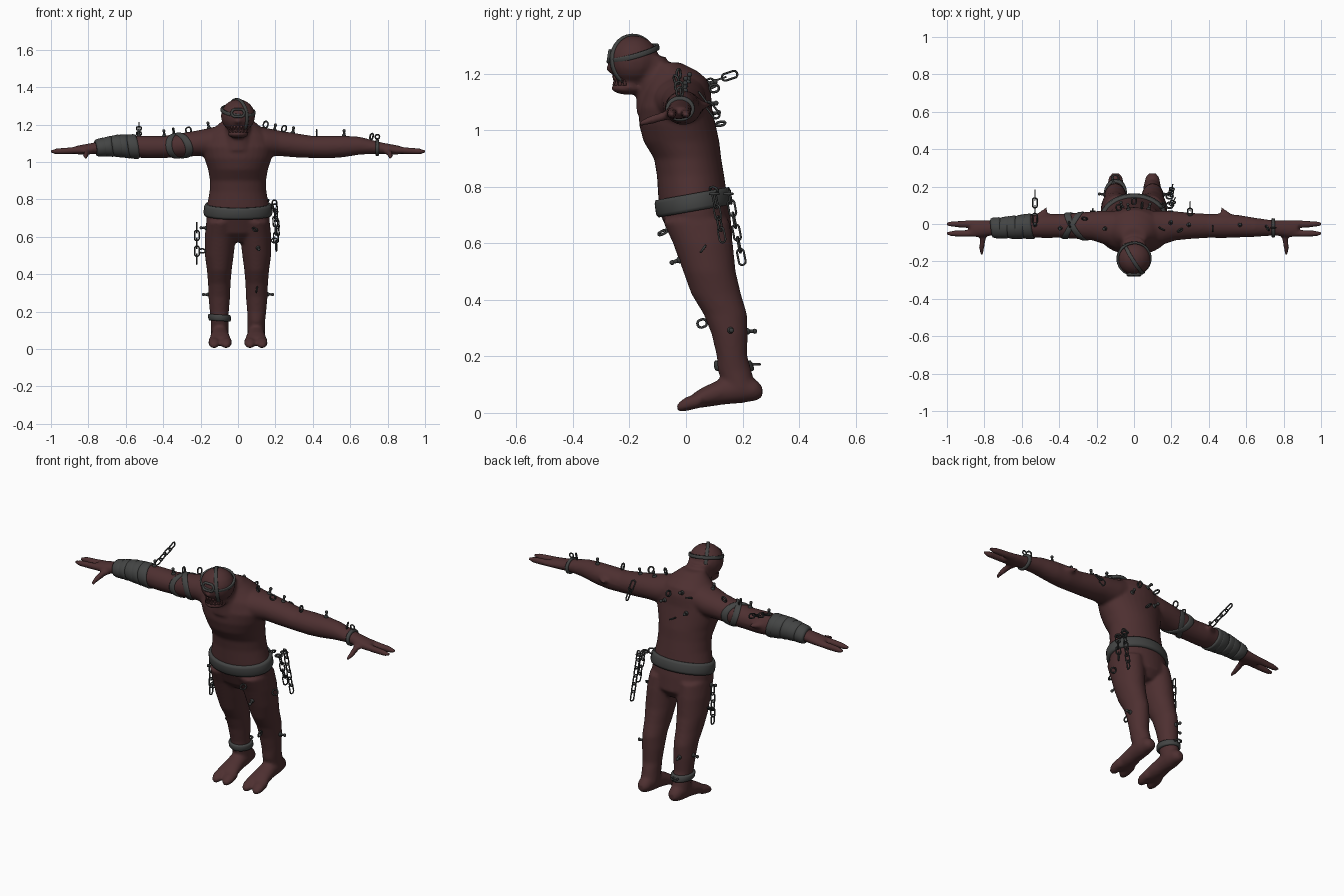
import bpy, bmesh, math
from mathutils import Vector, Matrix
from mathutils.bvhtree import BVHTree

if "Cube" in bpy.data.objects:
    bpy.data.objects.remove(bpy.data.objects["Cube"])


def material(name, r, g, b):
    m = bpy.data.materials.new(name)
    m.diffuse_color = (r, g, b, 1)
    m.use_nodes = True
    m.node_tree.nodes["Principled BSDF"].inputs["Base Color"].default_value = m.diffuse_color
    return m


SKIN = material("dark red skin", .075, .029, .030)
CLOTH = material("grey cloth", .056, .058, .057)
METAL = material("dark metal", .042, .044, .044)
MOUTH = material("mouth dark", .025, .008, .009)


def finish(name, bm, mat):
    bmesh.ops.recalc_face_normals(bm, faces=bm.faces[:])
    me = bpy.data.meshes.new(name)
    bm.to_mesh(me)
    bm.free()
    me.materials.append(mat)
    for p in me.polygons:
        p.use_smooth = True
    ob = bpy.data.objects.new(name, me)
    bpy.context.collection.objects.link(ob)
    return ob


def skin_rings(bm, rings, closed=False):
    """Bridge rings of vertices with quads."""
    n = len(rings[0])
    pairs = list(zip(rings, rings[1:]))
    if closed:
        pairs.append((rings[-1], rings[0]))
    for a, b in pairs:
        for i in range(n):
            j = (i + 1) % n
            bm.faces.new((a[i], a[j], b[j], b[i]))


def loft(bm, axis, sections, sx=1, n=24):
    """Elliptical sections: (position, centre a, centre b, radius a, radius b)."""
    rings = []
    for p, ca, cb, ra, rb in sections:
        ring = []
        for k in range(n):
            t = math.tau * k / n
            a, b = ca + ra * math.cos(t), cb + rb * math.sin(t)
            x, y, z = {"x": (p, a, b), "y": (a, p, b), "z": (a, b, p)}[axis]
            ring.append(bm.verts.new((x * sx, y, z)))
        rings.append(ring)
    skin_rings(bm, rings)
    bm.faces.new(rings[0])
    bm.faces.new(rings[-1])


def ball(bm, c, r, seg=20):
    m = Matrix.Translation(c) @ Matrix.Diagonal((*r, 1))
    bmesh.ops.create_uvsphere(bm, u_segments=seg, v_segments=seg // 2, radius=1, matrix=m)


# ---- Body: overlapping limbs fused into one skin
bm = bmesh.new()
torso = [(.57, .0, .13, .10), (.62, -.055, .165, .158), (.7, -.09, .157, .17),
         (.76, -.098, .147, .168), (.84, -.103, .135, .152), (.9, -.113, .125, .15),
         (.96, -.15, .118, .16), (1.02, -.166, .105, .18), (1.08, -.166, .092, .195),
         (1.14, -.15, .088, .175), (1.18, -.135, .075, .13), (1.21, -.125, .04, .095),
         (1.24, -.12, -.02, .06)]
loft(bm, "z", [(z, 0, (f + b) / 2, w, (b - f) / 2) for z, f, b, w in torso], n=32)
loft(bm, "z", [(1.06, 0, -.1, .09, .075), (1.14, 0, -.11, .07, .066), (1.26, 0, -.13, .065, .06)])
ball(bm, (0, -.185, 1.246), (.092, .091, .09))      # skull
ball(bm, (0, -.205, 1.222), (.068, .066, .042))     # upper jaw
ball(bm, (0, -.205, 1.15), (.056, .06, .024))       # lower jaw
ball(bm, (0, -.27, 1.218), (.016, .014, .014))      # nose

arm = [(.08, -.02, 1.12, .09, .08), (.15, -.02, 1.105, .092, .077), (.22, -.01, 1.1, .078, .068),
       (.3, -.01, 1.09, .07, .065), (.4, -.01, 1.08, .064, .059), (.48, -.01, 1.08, .065, .061),
       (.56, -.012, 1.083, .06, .058), (.65, -.018, 1.087, .051, .048), (.72, -.02, 1.08, .043, .037),
       (.77, -.022, 1.073, .041, .031), (.83, -.025, 1.066, .045, .027), (.875, -.026, 1.063, .042, .021)]
leg = [(.09, .097, .19, .048, .055), (.15, .098, .172, .047, .06), (.2, .1, .163, .051, .054),
       (.28, .1, .154, .058, .064), (.35, .1, .139, .06, .077), (.42, .1, .107, .066, .088),
       (.5, .1, .083, .077, .093), (.6, .095, .06, .083, .106), (.68, .09, .035, .08, .118)]
foot = [(.27, .098, .075, .02, .02), (.25, .098, .08, .036, .036), (.2, .098, .085, .046, .05),
        (.13, .097, .076, .047, .047), (.06, .096, .055, .056, .036), (.02, .096, .04, .06, .025)]
thumb = [(-.03, .795, 1.062, .026, .02), (-.08, .808, 1.05, .017, .017),
         (-.13, .815, 1.035, .014, .016), (-.166, .813, 1.023, .008, .009)]
elbow_spike = [(.035, .51, 1.09, .045, .025), (.06, .487, 1.09, .024, .015), (.09, .466, 1.09, .006, .006)]
for s in (1, -1):
    loft(bm, "x", arm, s)
    loft(bm, "z", leg, s)
    loft(bm, "y", foot, s)
    loft(bm, "y", thumb, s, 12)
    loft(bm, "y", elbow_spike, s, 12)
    for y in (.0, -.051):       # two fingers
        loft(bm, "x", [(.84, y, 1.064, .02, .02), (.92, y, 1.06, .018, .018),
                       (.97, y, 1.057, .016, .016), (1.002, y, 1.055, .009, .009)], s, 12)
    for x in (.064, .128):      # two toes
        loft(bm, "y", [(.05, x, .045, .03, .028), (.0, x, .031, .031, .025),
                       (-.02, x, .023, .024, .019), (-.033, x, .019, .012, .01)], s, 16)
body = finish("body", bm, SKIN)
fuse = body.modifiers.new("Fuse", "REMESH")
fuse.mode = "VOXEL"
fuse.voxel_size = .009
fuse.use_smooth_shade = True
soften = body.modifiers.new("Soften", "SMOOTH")
soften.factor = .5
soften.iterations = 4
dg = bpy.context.evaluated_depsgraph_get()
skin = bpy.data.meshes.new_from_object(body.evaluated_get(dg))
body.modifiers.clear()
body.data = skin
if not skin.materials:
    skin.materials.append(SKIN)
for p in skin.polygons:
    p.use_smooth = True
tree = BVHTree.FromPolygons([v.co.copy() for v in skin.vertices], [tuple(p.vertices) for p in skin.polygons])


# ---- Straps and wraps that follow the skin
def band(name, centre, normal, width, thick, reach, mat=CLOTH, radius=None, n=40):
    c, ax = Vector(centre), Vector(normal).normalized()
    u = ax.orthogonal().normalized()
    v = ax.cross(u)
    bm = bmesh.new()
    rings = []
    for off, t in ((-.5, -.006), (-.5, thick * .7), (-.3, thick), (.3, thick), (.5, thick * .7), (.5, -.006)):
        o = c + ax * off * width
        ring = []
        for k in range(n):
            a = math.tau * k / n
            d = u * math.cos(a) + v * math.sin(a)
            r = radius
            if r is None:
                hit = tree.ray_cast(o + d * reach, -d, reach)[0]
                r = (hit - o).length if hit else reach * .5
            ring.append(bm.verts.new(o + d * (r + t)))
        rings.append(ring)
    skin_rings(bm, rings, closed=True)
    ob = finish(name, bm, mat)
    return ob


band("belt", (0, .025, .745), (0, -.18, 1), .062, .016, .3)
band("ankle_cuff", (-.098, .168, .167), (.06, 0, 1), .034, .013, .092)
band("wrist_cuff", (.745, -.02, 1.077), (1, 0, 0), .018, .011, .1)
band("arm_strap_a", (-.31, -.01, 1.09), (1, .6, .35), .03, .007, .13)
band("arm_strap_b", (-.33, -.01, 1.09), (1, -.6, .1), .028, .006, .13)
for i in range(5):
    band("forearm_wrap", (-.735 + i * .042, -.016, 1.083), (1, .12 * (-1) ** i, .15), .054,
         .015 - .0015 * i, .12)
band("brow_strap", (0, -.185, 1.272), (.12, -.28, 1), .018, .005, 0, radius=.089)
band("crown_strap", (0, -.185, 1.246), (.85, .53, .1), .018, .005, 0, radius=.091)


# ---- Metal rings and chain links
def torus(bm, m, R, r, stretch=0, n=14, k=6):
    rings = []
    for i in range(n):
        a = math.tau * i / n
        ring = []
        for j in range(k):
            b = math.tau * j / k
            q = R + r * math.cos(b)
            x = q * math.cos(a)
            x += math.copysign(stretch, math.cos(a))
            ring.append(bm.verts.new(m @ Vector((x, q * math.sin(a), r * math.sin(b)))))
        rings.append(ring)
    skin_rings(bm, rings, closed=True)


def chain(name, p0, p1, count):
    p0, p1 = Vector(p0), Vector(p1)
    d = p1 - p0
    rot = d.to_track_quat("X", "Z").to_matrix().to_4x4()
    step = d.length / count
    bm = bmesh.new()
    for i in range(count):
        m = Matrix.Translation(p0 + d * ((i + .5) / count)) @ rot @ Matrix.Rotation(math.pi / 2 * (i % 2), 4, "X")
        torus(bm, m, .0125, .0038, step * .5 - .006)
    finish(name, bm, METAL)


chain("arm_chain", (-.53, .01, 1.145), (-.53, .175, 1.2), 4)
chain("left_hip_chain", (-.22, .07, .67), (-.22, .07, .46), 5)
chain("right_hip_chain_front", (.198, .1, .77), (.215, .13, .61), 4)
chain("right_hip_chain_back", (.195, .15, .79), (.205, .2, .53), 6)
chain("upper_arm_chain", (.3, .05, 1.13), (.3, .11, 1.05), 2)

# ---- Piercings: a stud on the skin, every other one carrying a ring
spots = [(-.17, -.03, 1.25), (-.35, .0, 1.2), (-.4, -.03, 1.2), (-.27, .04, 1.2), (-.53, .0, 1.2),
         (.16, -.03, 1.25), (.21, .02, 1.25), (.25, -.04, 1.2), (.3, .0, 1.2), (.42, -.03, 1.2),
         (.57, .0, 1.2), (.73, -.02, 1.2), (-.25, .0, .65), (-.25, .03, .52), (-.22, .16, .29),
         (.25, .06, .58), (.25, .17, .29), (.09, -.1, .63), (.12, -.1, .515), (.1, .04, .31),
         (-.12, .3, .29), (-.1, .15, 1.17), (-.04, .15, 1.19), (.05, .15, 1.16), (.1, .15, 1.1),
         (.0, .2, 1.04), (-.09, .2, 1.08), (.15, .1, .79)]
bm = bmesh.new()
for i, s in enumerate(spots):
    p, nrm = tree.find_nearest(Vector(s))[:2]
    if nrm.dot(Vector(s) - p) < 0:
        nrm = -nrm
    rot = nrm.to_track_quat("X", "Z").to_matrix().to_4x4() @ Matrix.Rotation(i * .9, 4, "X")
    if i % 2:
        torus(bm, Matrix.Translation(p + nrm * .018) @ rot, .014, .0045, .003)
    else:
        m = Matrix.Translation(p + nrm * .01) @ rot @ Matrix.Diagonal((.02, .007, .007, 1))
        bmesh.ops.create_uvsphere(bm, u_segments=10, v_segments=6, radius=1, matrix=m)
        ball(bm, p + nrm * .028, (.009, .009, .009), 10)
        ball(bm, p, (.012, .012, .012), 10)
finish("piercings", bm, METAL)

# ---- Cuff rings, belt ring and brow plate
bm = bmesh.new()
torus(bm, Matrix.Translation((-.1, .247, .172)), .014, .005, .004)
torus(bm, Matrix.Translation((.745, -.02, 1.135)) @ Matrix.Rotation(math.pi / 2, 4, "X"), .012, .004)
for y in (.1, .15):
    torus(bm, Matrix.Translation((.19, y, .775)), .015, .005, .003)
finish("cuff_rings", bm, METAL)
bm = bmesh.new()
torus(bm, Matrix.Translation((0, -.272, 1.262)) @ Matrix.Rotation(math.pi / 2 - .15, 4, "X"), .02, .007, .014)
finish("brow_plate_rim", bm, CLOTH)

# ---- Mouth and teeth
bm = bmesh.new()
ball(bm, (0, -.195, 1.176), (.046, .05, .014))
finish("mouth", bm, MOUTH)
bm = bmesh.new()
for k in range(-3, 4):
    a = k * .36
    for z, turn, shift in ((1.182, math.pi, 0), (1.17, 0, .18)):
        x, y = .05 * math.sin(a + shift), -.2 - .054 * math.cos(a + shift)
        m = Matrix.Translation((x, y, z)) @ Matrix.Rotation(turn, 4, "X")
        bmesh.ops.create_cone(bm, cap_ends=True, segments=8, radius1=.008, radius2=.001, depth=.024, matrix=m)
finish("teeth", bm, SKIN)
